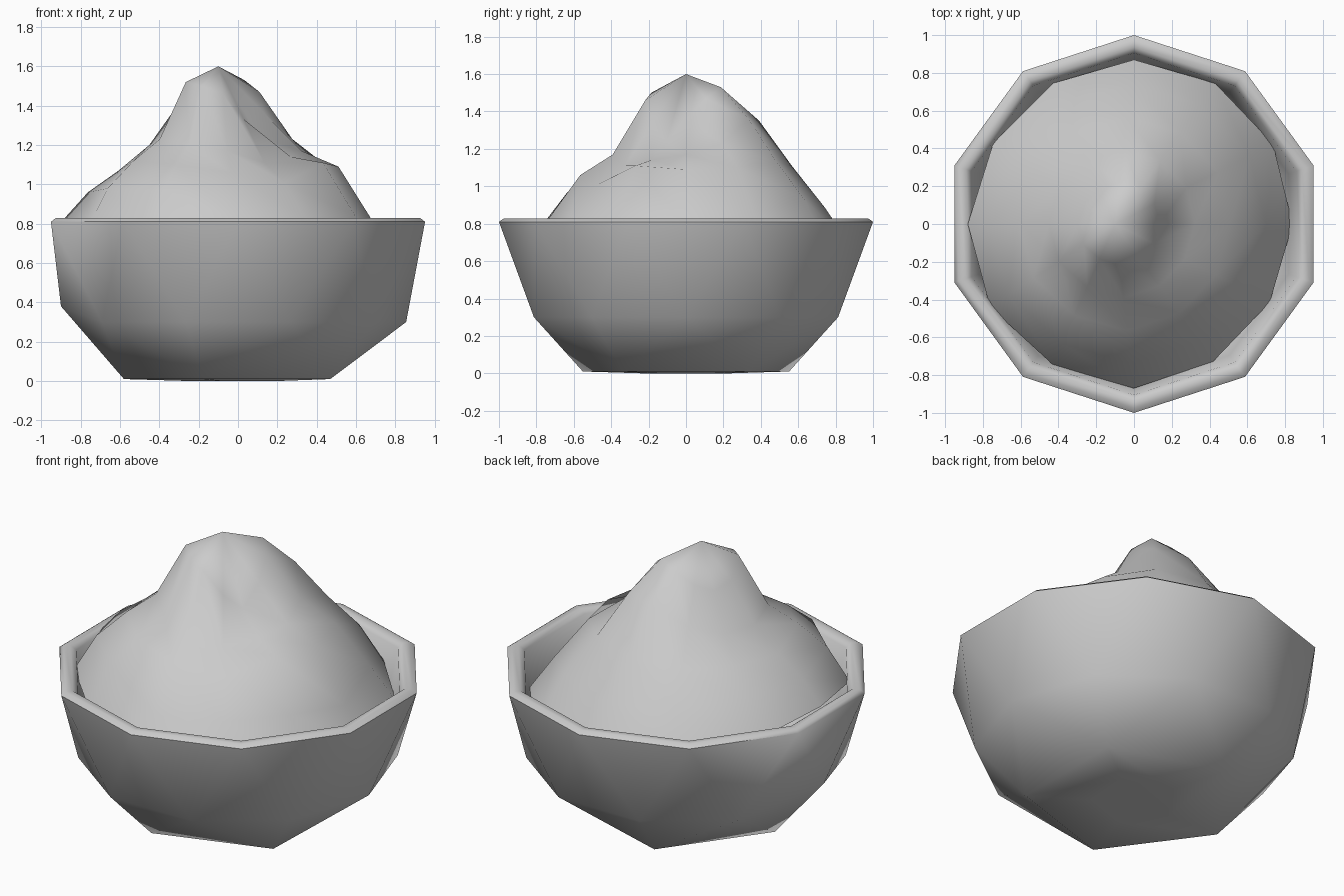
import bpy, bmesh
from math import sin, cos, radians

if "Cube" in bpy.data.objects:
    bpy.data.objects.remove(bpy.data.objects["Cube"])


def polar(bm, r, deg, z):
    a = radians(deg)
    return bm.verts.new((r * cos(a), r * sin(a), z))


def bridge(bm, a, b):
    n = len(a)
    for i in range(n):
        j = (i + 1) % n
        bm.faces.new((a[i], a[j], b[j], b[i]))


def stagger(bm, a, b):
    # b sits half a step after a
    n = len(a)
    for i in range(n):
        j = (i + 1) % n
        bm.faces.new((a[i], a[j], b[i]))
        bm.faces.new((a[j], b[j], b[i]))


def finish(bm, name, angle):
    bmesh.ops.recalc_face_normals(bm, faces=bm.faces)
    me = bpy.data.meshes.new(name)
    bm.to_mesh(me)
    bm.free()
    ob = bpy.data.objects.new(name, me)
    bpy.context.collection.objects.link(ob)
    bpy.context.view_layer.objects.active = ob
    ob.select_set(True)
    bpy.ops.object.shade_smooth_by_angle(angle=radians(angle))
    ob.select_set(False)


# Bowl: ten-sided rim, staggered waist, five-sided base
bm = bmesh.new()
rim = [[polar(bm, r, 18 + 36 * i, z) for i in range(10)]
       for r, z in ((1, .81), (.975, .828), (.935, .828), (.905, .805), (.86, .6))]
for a, b in zip(rim, rim[1:]):
    bridge(bm, a, b)
waist = [polar(bm, .9 if i == 5 else .855, 36 * i, .38 if i == 5 else .3)
         for i in range(10)]
stagger(bm, waist[1:] + waist[:1], rim[0][1:] + rim[0][:1])
base = [polar(bm, .58, 36 + 72 * k, .01) for k in range(5)]
foot = [polar(bm, .24, 36 + 72 * k, 0) for k in range(5)]
for k in range(5):
    w0, w1, w2 = (waist[(2 * k + 1 + d) % 10] for d in range(3))
    b0, b1 = base[k], base[(k + 1) % 5]
    bm.faces.new((w0, w1, b0))
    bm.faces.new((w1, w2, b1))
    bm.faces.new((w1, b1, b0))
bridge(bm, base, foot)
bm.faces.new(foot)
# inner floor
low = [polar(bm, .76, 18 + 36 * i, .33) for i in range(10)]
floor = [polar(bm, .45, 18 + 36 * i, .08) for i in range(10)]
bridge(bm, rim[-1], low)
bridge(bm, low, floor)
bm.faces.new(floor)
finish(bm, "bowl", 60)

# Food mound: heights along rays from the peak to the bowl wall
steps = (.25, .45, .65, .85, 1)
rays = (
    (1.36, 1.17, 1.09, .79, .60), (1.47, 1.23, 1.10, .86, .66),
    (1.53, 1.36, 1.13, .93, .70), (1.50, 1.35, 1.11, .89, .70),
    (1.43, 1.26, 1.08, .92, .72), (1.39, 1.20, 1.08, .95, .75),
    (1.42, 1.20, 1.07, .96, .83), (1.52, 1.23, 1.12, .98, .78),
    (1.50, 1.20, 1.10, .97, .70), (1.46, 1.17, 1.06, .82, .66),
    (1.33, 1.11, 1.01, .83, .62), (1.24, 1.14, 1.11, .84, .60),
)
edge = (.84, .85, .86, .87, .86, .86, .88, .88, .86, .87, .84, .83)
px, py = -.1, 0
bm = bmesh.new()
peak = bm.verts.new((px, py, 1.6))
rings = []
for s, t in enumerate(steps):
    ring = []
    for i, hs in enumerate(rays):
        a = radians(30 * i)
        ring.append(bm.verts.new((px * (1 - t) + edge[i] * cos(a) * t,
                                  py * (1 - t) + edge[i] * sin(a) * t, hs[s])))
    rings.append(ring)
for i in range(12):
    bm.faces.new((peak, rings[0][i], rings[0][(i + 1) % 12]))
for a, b in zip(rings, rings[1:]):
    bridge(bm, a, b)
finish(bm, "food_mound", 80)
